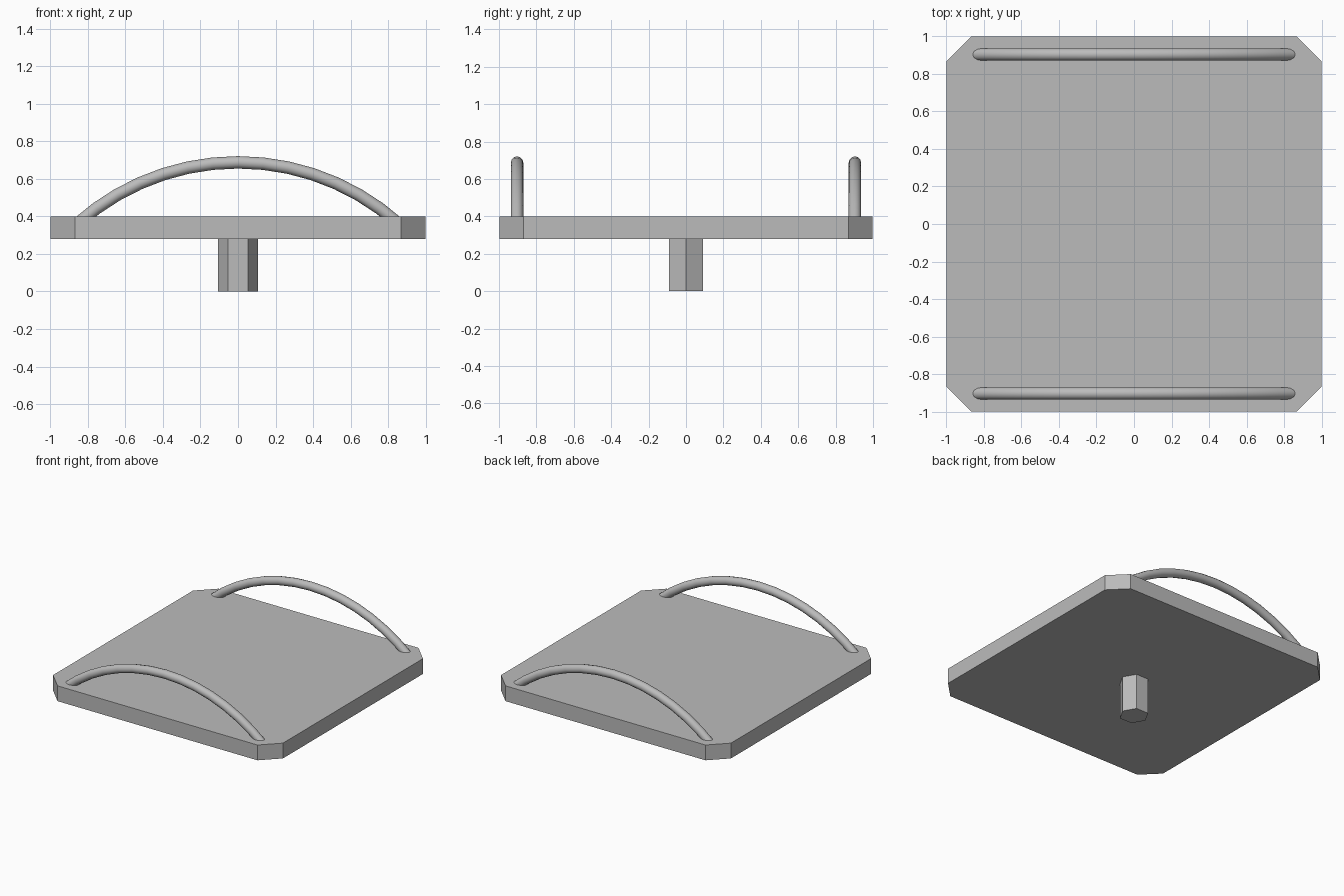
import bpy, bmesh, math
from mathutils import Vector

cube = bpy.data.objects.get("Cube")
if cube:
    bpy.data.objects.remove(cube, do_unlink=True)

grey = bpy.data.materials.new("plain_grey")
grey.use_nodes = True
colour = (0.5, 0.5, 0.5, 1)
grey.diffuse_color = colour
grey.node_tree.nodes["Principled BSDF"].inputs["Base Color"].default_value = colour


def add_object(name, bm):
    bmesh.ops.recalc_face_normals(bm, faces=bm.faces)
    mesh = bpy.data.meshes.new(name)
    bm.to_mesh(mesh)
    bm.free()
    mesh.materials.append(grey)
    obj = bpy.data.objects.new(name, mesh)
    bpy.context.collection.objects.link(obj)
    return obj


def prism(name, outline, bottom, top):
    bm = bmesh.new()
    face = bm.faces.new([bm.verts.new((x, y, bottom)) for x, y in outline])
    result = bmesh.ops.extrude_face_region(bm, geom=[face])
    verts = [g for g in result["geom"] if isinstance(g, bmesh.types.BMVert)]
    bmesh.ops.translate(bm, verts=verts, vec=(0, 0, top - bottom))
    return add_object(name, bm)


def circle(radius, sides):
    return [(radius * math.cos(math.tau * i / sides),
             radius * math.sin(math.tau * i / sides)) for i in range(sides)]


def handle(name, y, arc_radius=1.283, centre_z=-0.595, tube=0.033,
           half_angle=math.radians(42), segments=14, sides=12):
    # Sweep a round section along an arc whose ends sink into the tray
    bm = bmesh.new()
    rings = []
    for i in range(segments + 1):
        a = half_angle * (2 * i / segments - 1)
        out = Vector((math.sin(a), 0, math.cos(a)))
        centre = out * arc_radius + Vector((0, y, centre_z))
        rings.append([bm.verts.new(centre + out * u + Vector((0, v, 0)))
                      for u, v in circle(tube, sides)])
    for r, s in zip(rings, rings[1:]):
        for j in range(sides):
            k = (j + 1) % sides
            bm.faces.new((r[j], r[k], s[k], s[j]))
    bm.faces.new(rings[0])
    bm.faces.new(rings[-1])
    obj = add_object(name, bm)
    bpy.ops.object.select_all(action="DESELECT")
    obj.select_set(True)
    bpy.context.view_layer.objects.active = obj
    bpy.ops.object.shade_smooth_by_angle(angle=math.radians(40))


# Square tray with clipped corners
inner, edge = 0.868, 0.998
corners = [(edge, inner), (inner, edge)]
half = corners + [(-x, y) for x, y in reversed(corners)]
prism("tray", half + [(-x, -y) for x, y in half], 0.28, 0.4)

# Hexagonal stem below the tray
prism("stem", circle(0.106, 6), 0, 0.28)

# Arched handles at the front and back edges
handle("front_handle", -0.903)
handle("back_handle", 0.903)
